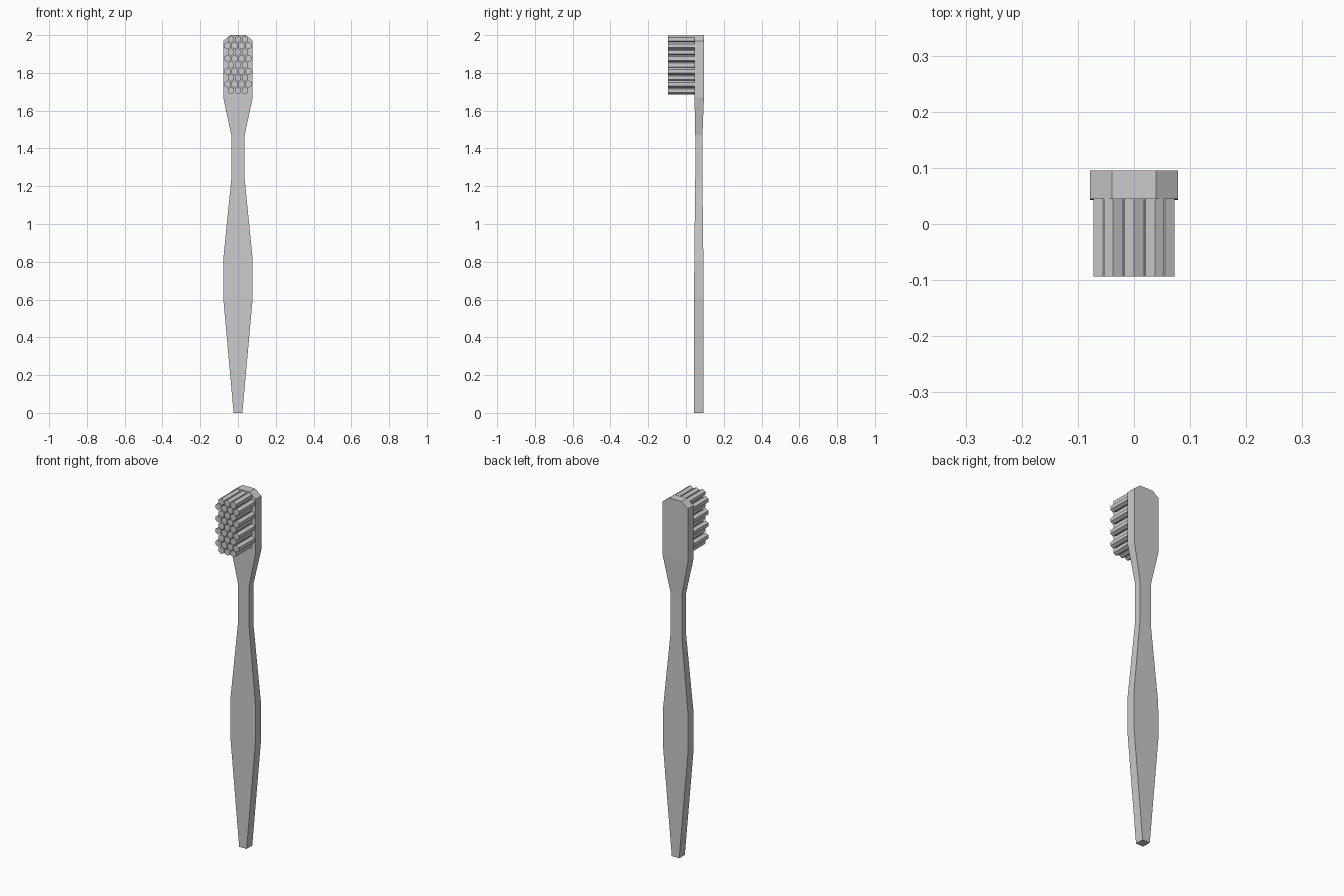
import bpy, bmesh
from math import radians
from mathutils import Matrix

if "Cube" in bpy.data.objects:
    bpy.data.objects.remove(bpy.data.objects["Cube"])


def make_object(name, bm):
    bmesh.ops.recalc_face_normals(bm, faces=bm.faces)
    mesh = bpy.data.meshes.new(name)
    bm.to_mesh(mesh)
    bm.free()
    obj = bpy.data.objects.new(name, mesh)
    bpy.context.collection.objects.link(obj)
    return obj


# Handle, neck and head: rectangular sections (z, half width, y front, y back)
sections = [
    (0.00, 0.023, 0.043, 0.093),
    (0.61, 0.078, 0.043, 0.093),
    (0.81, 0.078, 0.044, 0.092),
    (1.24, 0.035, 0.049, 0.087),
    (1.47, 0.035, 0.049, 0.087),
    (1.67, 0.078, 0.045, 0.095),
    (1.97, 0.078, 0.045, 0.095),
    (2.00, 0.039, 0.045, 0.095),
]
bm = bmesh.new()
rings = [[bm.verts.new((x, y, z)) for x, y in ((-w, f), (w, f), (w, b), (-w, b))]
         for z, w, f, b in sections]
for low, high in zip(rings, rings[1:]):
    for i in range(4):
        j = (i + 1) % 4
        bm.faces.new((low[i], low[j], high[j], high[i]))
bm.faces.new(rings[0][::-1])
bm.faces.new(rings[-1])
make_object("brush_handle", bm)

# Bristles: staggered rows of 3 and 4 six-sided tufts
PITCH_X, PITCH_Z, RADIUS = 0.037, 0.034, 0.0195
FRONT_Y, ROOT_Y = -0.094, 0.047
bm = bmesh.new()
for row in range(9):
    count = 3 + row % 2
    z = 1.842 + (row - 4) * PITCH_Z
    for col in range(count):
        x = (col - (count - 1) / 2) * PITCH_X
        place = (Matrix.Translation((x, (FRONT_Y + ROOT_Y) / 2, z))
                 @ Matrix.Rotation(radians(90), 4, 'X'))
        bmesh.ops.create_cone(bm, cap_ends=True, segments=6, radius1=RADIUS,
                              radius2=RADIUS, depth=ROOT_Y - FRONT_Y, matrix=place)
make_object("bristles", bm)
